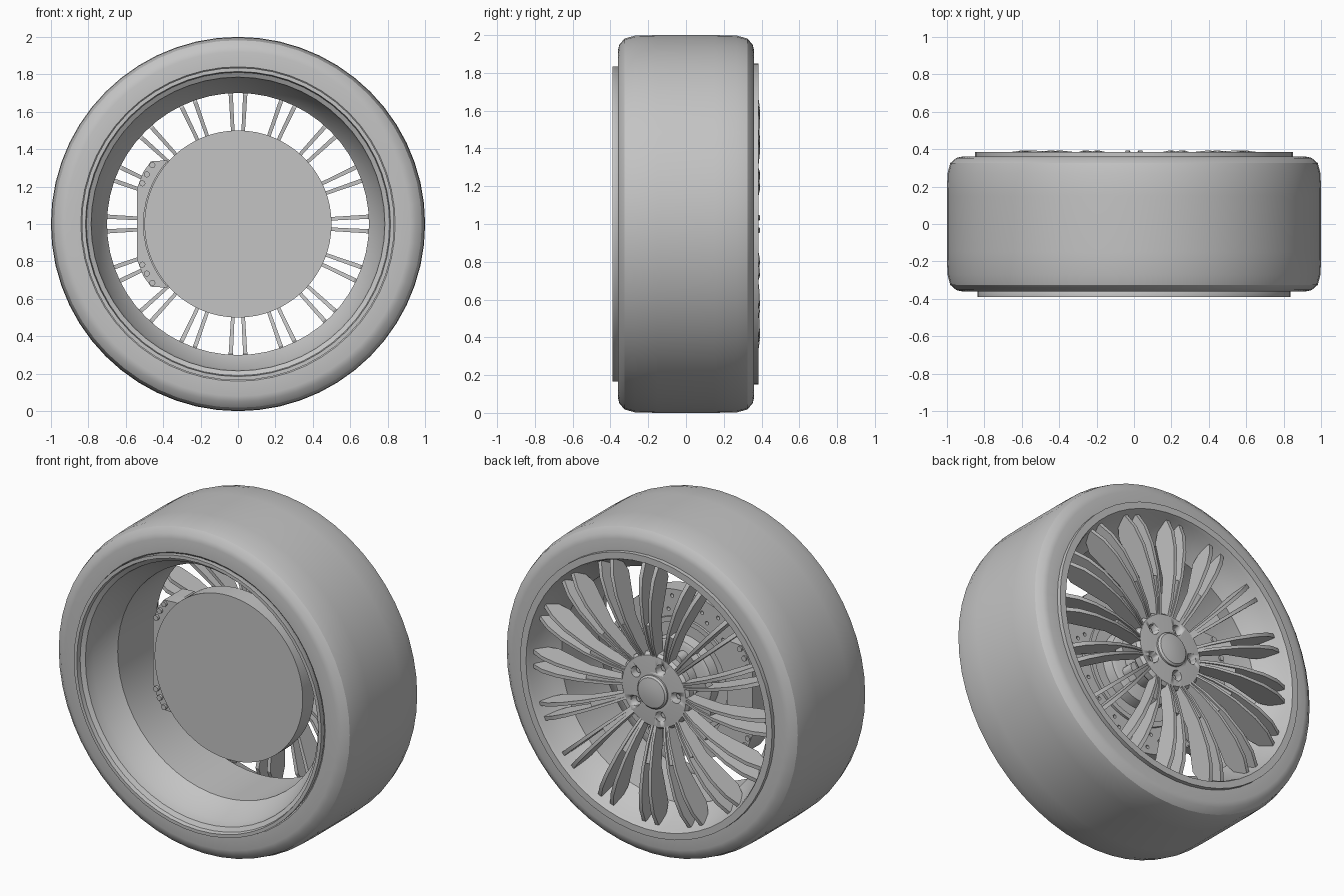
import bpy, bmesh
from math import sin, cos, pi, radians
from mathutils import Vector

cube = bpy.data.objects.get("Cube")
if cube:
    bpy.data.objects.remove(cube, do_unlink=True)

GREY = (0.55, 0.55, 0.55, 1)
mat = bpy.data.materials.new("plain grey")
mat.use_nodes = True
mat.diffuse_color = GREY
mat.node_tree.nodes["Principled BSDF"].inputs["Base Color"].default_value = GREY


def at(r, a, y):
    """Point at radius r, angle a and depth y on the wheel axle."""
    return Vector((r * cos(a), y, 1 + r * sin(a)))


def finish(bm, name, angle=32):
    bmesh.ops.recalc_face_normals(bm, faces=bm.faces[:])
    for f in bm.faces:
        f.smooth = True
    for e in bm.edges:
        e.smooth = e.calc_face_angle(0) < radians(angle)
    me = bpy.data.meshes.new(name)
    bm.to_mesh(me)
    bm.free()
    me.materials.append(mat)
    ob = bpy.data.objects.new(name, me)
    bpy.context.collection.objects.link(ob)
    return ob


def lathe(bm, profile, ring=False, n=56, centre=(0, 0)):
    """Turn (radius, y) points round the axle; a ring closes on itself."""
    off = Vector((centre[0], 0, centre[1]))
    rows = [[bm.verts.new(at(r, 2 * pi * i / n, y) + off) for i in range(n)]
            for r, y in profile]
    pairs = list(zip(rows, rows[1:]))
    if ring:
        pairs.append((rows[-1], rows[0]))
    else:
        bm.faces.new(rows[0])
        bm.faces.new(rows[-1])
    for a, b in pairs:
        for i in range(n):
            j = (i + 1) % n
            bm.faces.new((a[i], a[j], b[j], b[i]))


def turned(name, profile, ring=False, n=56):
    bm = bmesh.new()
    lathe(bm, profile, ring, n)
    return finish(bm, name)


def pegs(bm, spots, radius, y0, y1, n=12):
    """Small cylinders along the axle direction at (radius, angle) spots."""
    for r, a in spots:
        lathe(bm, [(radius, y0), (radius, y1)], n=n, centre=(r * cos(a), r * sin(a)))


def prism(bm, side_a, side_b):
    a = [bm.verts.new(p) for p in side_a]
    b = [bm.verts.new(p) for p in side_b]
    bm.faces.new(a)
    bm.faces.new(b)
    for i in range(len(a)):
        j = (i + 1) % len(a)
        bm.faces.new((a[i], a[j], b[j], b[i]))


def cut(ob, spots, radius, y0, y1):
    """Drill round holes into an object."""
    bm = bmesh.new()
    pegs(bm, spots, radius, y0, y1)
    cutter = finish(bm, "drill")
    cutter.hide_render = True
    mod = ob.modifiers.new("holes", "BOOLEAN")
    mod.operation = "DIFFERENCE"
    mod.object = cutter
    deps = bpy.context.evaluated_depsgraph_get()
    me = bpy.data.meshes.new_from_object(ob.evaluated_get(deps))
    ob.modifiers.clear()
    ob.data = me
    bpy.data.objects.remove(cutter, do_unlink=True)


# Tyre: mirrored half section
half = [(0.82, 0.34), (0.84, 0.36), (0.92, 0.36), (0.95, 0.353),
        (0.982, 0.325), (0.997, 0.27), (1.0, 0.15)]
turned("tyre", half + [(r, -y) for r, y in reversed(half)], ring=True)

# Rim barrel with front and back lips
turned("rim", [
    (0.835, -0.36), (0.835, -0.39), (0.815, -0.39), (0.81, -0.365),
    (0.785, -0.35), (0.775, -0.29), (0.715, -0.18), (0.70, -0.16),
    (0.70, 0.20), (0.74, 0.25), (0.785, 0.32), (0.80, 0.365),
    (0.81, 0.385), (0.85, 0.385), (0.85, 0.355), (0.82, 0.33),
    (0.76, 0.22), (0.72, 0.18), (0.72, -0.15), (0.80, -0.30)], ring=True)

# Spokes: sixteen pairs of deep thin blades joined near the hub
blade = [(0.19, 0.30), (0.30, 0.345), (0.45, 0.382), (0.60, 0.393),
         (0.71, 0.378), (0.795, 0.34), (0.75, 0.265), (0.69, 0.24),
         (0.45, 0.285), (0.19, 0.24)]
web = [(0.19, 0.295), (0.30, 0.335), (0.42, 0.365), (0.43, 0.32), (0.19, 0.25)]


def blade_at(bm, outline, angle, width):
    side = Vector((-sin(angle), 0, cos(angle)))
    prism(bm, *[[at(r, angle, y) + side * s * width(r) / 2 for r, y in outline]
                for s in (-1, 1)])


bm = bmesh.new()
for k in range(16):
    mid = k * pi / 8
    for s in (-1, 1):
        blade_at(bm, blade, mid + s * radians(3.2), lambda r: 0.010 + 0.018 * r)
    blade_at(bm, web, mid, lambda r: 0.11 * r)
finish(bm, "spokes", 20)

# Hub with five bolt holes and a domed cap
bolts = [(0.15, radians(36 + 72 * k)) for k in range(5)]
hub = turned("hub", [(0.20, 0.22), (0.23, 0.25), (0.23, 0.29), (0.215, 0.308), (0.12, 0.315)])
cut(hub, bolts, 0.032, 0.26, 0.4)
turned("hub_cap", [(0.10, 0.30), (0.10, 0.325), (0.09, 0.335), (0.05, 0.342), (0.01, 0.344)])
bm = bmesh.new()
pegs(bm, bolts, 0.02, 0.25, 0.28, n=6)
finish(bm, "wheel_bolts")

# Brake disc with drilled face, raised collar and axle hub
disc = turned("brake_disc", [(0.50, -0.09), (0.50, 0.02)], n=64)
drilled = [(r, radians(20 * k + shift)) for k in range(18)
           for r, shift in ((0.46, 0), (0.42, 7), (0.38, 14))]
cut(disc, drilled, 0.011, -0.02, 0.1)
turned("disc_collar", [(0.34, 0.01), (0.34, 0.035), (0.31, 0.035), (0.31, 0.01)], ring=True)
turned("disc_hat", [(0.24, 0.01), (0.23, 0.08), (0.21, 0.09)])
turned("axle_hub", [(0.14, 0.08), (0.14, 0.23)], n=32)
bm = bmesh.new()
pegs(bm, bolts, 0.035, 0.08, 0.16)
finish(bm, "axle_studs")

# Brake caliper: outer bridge over the disc edge and a body behind it
upper = [(-0.54, 0.19), (-0.505, 0.28), (-0.465, 0.335), (-0.385, 0.34)]
outer = [(x, -z) for x, z in reversed(upper)] + upper


def caliper_part(name, inner_radius, y0, y1):
    arc = [(inner_radius * cos(a), inner_radius * sin(a))
           for a in [radians(138 + 84 * i / 12) for i in range(13)]]
    ring = outer + arc
    bm = bmesh.new()
    prism(bm, *[[Vector((x, y, 1 + z)) for x, z in ring] for y in (y0, y1)])
    return finish(bm, name)


caliper_part("caliper_bridge", 0.505, -0.05, 0.03)
caliper_part("caliper_body", 0.37, 0.03, 0.13)
bm = bmesh.new()
spots = [(0.555, radians(180 + s * a)) for s in (-1, 1) for a in (23, 28.5, 34.5)]
pegs(bm, spots, 0.016, -0.065, 0.14)
finish(bm, "caliper_bolts")
